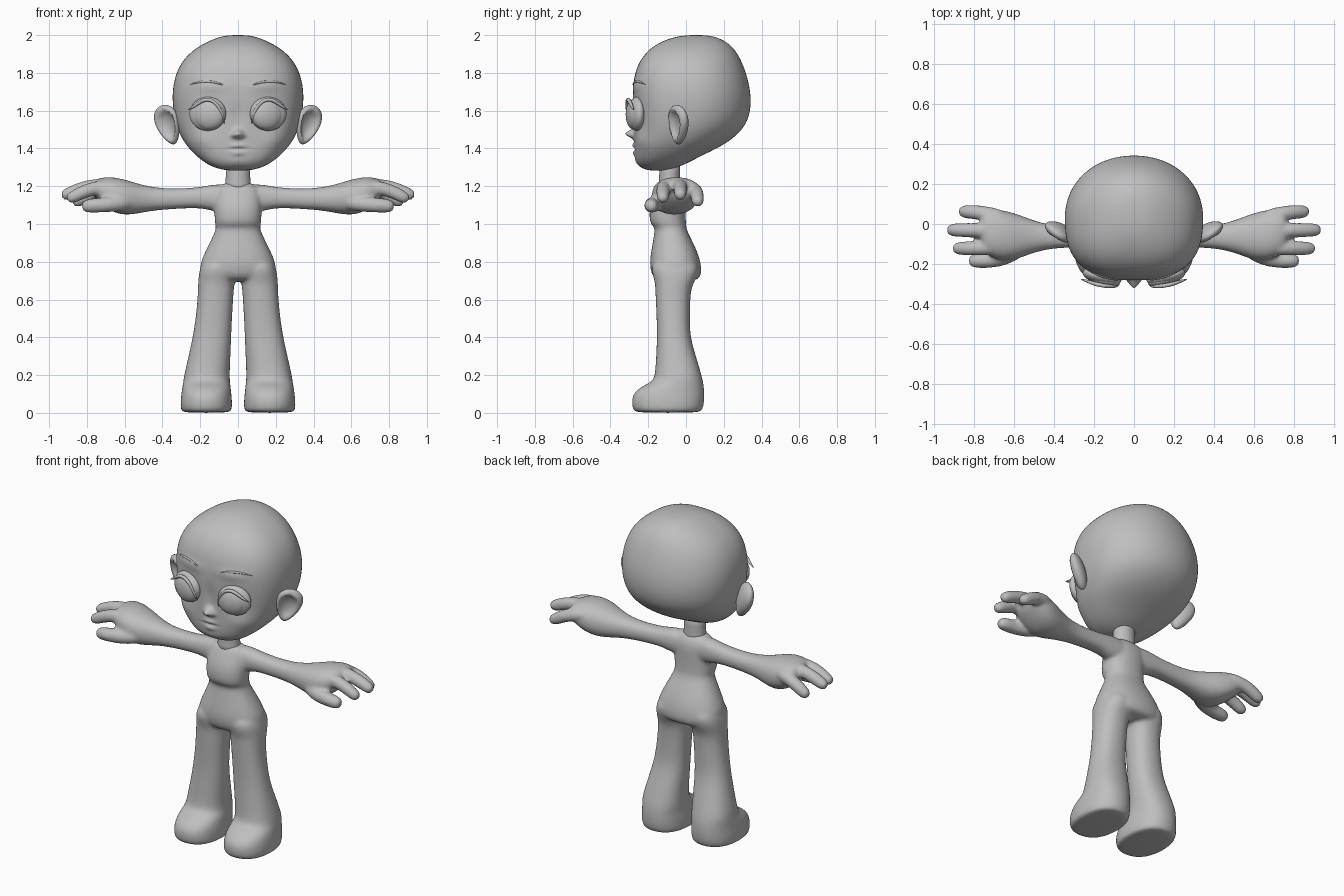
import bpy, bmesh
from math import sin, cos, pi, exp, radians
from mathutils import Vector, Matrix
from mathutils.bvhtree import BVHTree

if "Cube" in bpy.data.objects:
    bpy.data.objects.remove(bpy.data.objects["Cube"])

GREY = (0.52, 0.52, 0.52, 1)
clay = bpy.data.materials.new("clay grey")
clay.use_nodes = True
clay.diffuse_color = GREY
clay.node_tree.nodes["Principled BSDF"].inputs["Base Color"].default_value = GREY


def finish(name, bm):
    """Turn a bmesh into a smooth grey object."""
    bmesh.ops.recalc_face_normals(bm, faces=bm.faces)
    for f in bm.faces:
        f.smooth = True
    mesh = bpy.data.meshes.new(name)
    bm.to_mesh(mesh)
    bm.free()
    mesh.materials.append(clay)
    obj = bpy.data.objects.new(name, mesh)
    bpy.context.collection.objects.link(obj)
    return obj


def skin(bm, rings):
    """Bridge equal rings of points and cap both ends."""
    rows = [[bm.verts.new(p) for p in ring] for ring in rings]
    n = len(rows[0])
    for a, b in zip(rows, rows[1:]):
        for i in range(n):
            j = (i + 1) % n
            bm.faces.new((a[i], a[j], b[j], b[i]))
    bm.faces.new(rows[0])
    bm.faces.new(rows[-1][::-1])


def loft(bm, rows, axis="z", side=1, n=16, front=2.3, back=2.3):
    """Rows are (position, u min, u max, v min, v max); front and back set the squareness."""
    rings = []
    for t, u0, u1, v0, v1 in rows:
        ring = []
        for i in range(n):
            a = 2 * pi * i / n
            c, s = cos(a), sin(a)
            power = back if s > 0 else front
            c = abs(c) ** (2 / power) * (1 if c > 0 else -1)
            s = abs(s) ** (2 / power) * (1 if s > 0 else -1)
            u = (u0 + u1) / 2 + (u1 - u0) / 2 * c
            v = (v0 + v1) / 2 + (v1 - v0) / 2 * s
            p = (u, v, t) if axis == "z" else (t, u, v)
            ring.append((p[0] * side, p[1], p[2]))
        rings.append(ring)
    skin(bm, rings)


def tube(bm, points, radii, side=1, n=10):
    """Round tube along a path, with a ring at each point."""
    pts = [Vector((p[0] * side, p[1], p[2])) for p in points]
    rings = []
    for i, p in enumerate(pts):
        d = pts[min(i + 1, len(pts) - 1)] - pts[max(i - 1, 0)]
        rot = d.to_track_quat("Z", "Y")
        rings.append([p + rot @ Vector((cos(2 * pi * k / n), sin(2 * pi * k / n), 0)) * radii[i]
                      for k in range(n)])
    skin(bm, rings)


def ball(bm, centre, size, rot=Matrix(), n=32):
    m = Matrix.Translation(centre) @ rot @ Matrix.Diagonal((*size, 1))
    return bmesh.ops.create_uvsphere(bm, u_segments=n, v_segments=n // 2, radius=1, matrix=m)["verts"]


# Body: torso, legs with feet, arms and hands fused into one skin
body = bmesh.new()
loft(body, [(.695, -.15, .15, -.14, .04), (.715, -.195, .195, -.175, .078), (.75, -.206, .206, -.19, .086),
            (.8, -.202, .202, -.195, .08), (.86, -.174, .174, -.186, .06), (.92, -.143, .143, -.175, .03),
            (.96, -.125, .125, -.168, .01), (.982, -.118, .118, -.168, .003), (1.0, -.124, .124, -.19, .002),
            (1.04, -.127, .127, -.197, 0), (1.1, -.128, .128, -.192, 0), (1.16, -.125, .125, -.165, 0),
            (1.2, -.11, .11, -.145, -.02), (1.22, -.07, .07, -.13, -.04)])
leg = [(.82, .03, .18, -.17, .05), (.76, .01, .207, -.19, .075), (.7, .014, .212, -.168, .05),
       (.66, .02, .214, -.164, .03), (.6, .024, .216, -.162, .024), (.5, .03, .226, -.157, .022),
       (.4, .034, .242, -.155, .024), (.3, .038, .264, -.16, .055), (.2, .042, .288, -.166, .085),
       (.165, .04, .292, -.18, .093), (.14, .037, .297, -.24, .098), (.1, .032, .303, -.287, .102),
       (.05, .028, .308, -.292, .1), (.015, .03, .305, -.284, .09), (0, .04, .295, -.27, .078)]
arm = [(0, -.13, -.01, 1.07, 1.2), (.1, -.13, -.01, 1.06, 1.215), (.16, -.122, -.01, 1.075, 1.205),
       (.22, -.12, -.01, 1.085, 1.193), (.35, -.118, -.01, 1.078, 1.187), (.45, -.13, .002, 1.07, 1.195),
       (.53, -.155, .03, 1.054, 1.215), (.6, -.185, .058, 1.044, 1.238), (.67, -.185, .075, 1.062, 1.252),
       (.73, -.16, .075, 1.11, 1.247), (.77, -.13, .06, 1.15, 1.227)]
fingers = [[(.64, .03, 1.19), (.74, .052, 1.175), (.8, .06, 1.15), (.85, .062, 1.12), (.875, .062, 1.105)],
           [(.64, -.035, 1.2), (.76, -.032, 1.205), (.84, -.03, 1.185), (.91, -.03, 1.155), (.935, -.03, 1.145)],
           [(.64, -.11, 1.19), (.74, -.12, 1.195), (.81, -.122, 1.175), (.88, -.122, 1.14), (.905, -.122, 1.125)],
           [(.56, -.125, 1.115), (.66, -.172, 1.105), (.73, -.182, 1.1), (.8, -.184, 1.095), (.828, -.184, 1.093)]]
for side in (1, -1):
    loft(body, leg, side=side)
    loft(body, arm, "x", side)
    for path in fingers:
        thick = 1.1 if path is fingers[-1] else 1
        tube(body, path, [r * thick for r in (.04, .04, .038, .036, .022)], side)
body = finish("body", body)
body.modifiers.new("rounding", "SUBSURF").levels = 2
fuse = body.modifiers.new("fuse", "REMESH")
fuse.mode, fuse.voxel_size, fuse.use_smooth_shade = "VOXEL", 0.01, True
soft = body.modifiers.new("soften", "SMOOTH")
soft.factor, soft.iterations = 0.5, 6

# Neck
neck = bmesh.new()
loft(neck, [(z, -r, r, -.087 - r * .85, -.087 + r * .85)
            for z, r in ((1.17, .07), (1.215, .066), (1.27, .064), (1.36, .066))], n=32, front=2, back=2)
finish("neck", neck)

# Head: rounded skull, refined, then sculpted with soft bumps
cage = bmesh.new()
loft(cage, [(1.282, -.05, .05, -.19, -.1), (1.293, -.11, .11, -.23, -.06), (1.318, -.168, .168, -.258, 0),
            (1.36, -.222, .222, -.272, .08), (1.41, -.27, .27, -.275, .185), (1.46, -.302, .302, -.276, .26),
            (1.52, -.328, .328, -.28, .317), (1.6, -.345, .345, -.284, .345), (1.7, -.351, .351, -.284, .345),
            (1.8, -.331, .331, -.274, .32), (1.88, -.285, .285, -.238, .288), (1.94, -.213, .213, -.18, .248),
            (1.98, -.13, .13, -.1, .19), (2.001, -.06, .06, -.01, .12)], n=32, front=2.6, back=2.08)
head = finish("head", cage)
refine = head.modifiers.new("refine", "SUBSURF")
refine.levels = 3
graph = bpy.context.evaluated_depsgraph_get()
head.data = bpy.data.meshes.new_from_object(head.evaluated_get(graph))
head.modifiers.clear()
bumps = [(.155, 1.57, .1, .08, .012), (.14, 1.73, .09, .03, -.008),    # sockets, brow ridges
         (.2, 1.44, .07, .05, -.01), (0, 1.57, .035, .08, .01),         # cheeks, nose bridge
         (0, 1.478, .022, .022, -.048), (.024, 1.468, .014, .012, -.014),  # nose, nostrils
         (0, 1.415, .035, .013, -.01), (0, 1.375, .03, .014, -.009),    # lips
         (0, 1.397, .05, .006, .006), (0, 1.325, .06, .03, -.006)]      # mouth line, chin
for v in head.data.vertices:
    if v.co.y < 0:
        fade = min(1, -v.co.y / .15)
        v.co.y += sum(d * fade * exp(-((abs(v.co.x) - x) / rx) ** 2 - ((v.co.z - z) / rz) ** 2)
                      for x, z, rx, rz, d in bumps)
tree = BVHTree.FromPolygons([v.co for v in head.data.vertices], [p.vertices for p in head.data.polygons])


def on_face(x, z, lift):
    hit = tree.ray_cast(Vector((x, -1, z)), Vector((0, 1, 0)))[0]
    return (x, hit.y - lift, z)


for side, label in ((1, "left"), (-1, "right")):
    turn = Matrix.Rotation(radians(13 * side), 4, "Z")

    # Eyeball
    eye = bmesh.new()
    ball(eye, (.153 * side, -.276, 1.58), (.085, .04, .08), turn)
    finish(label + "_eye", eye)

    # Eyelid backing, raised rim and pointed outer lash
    lid = bmesh.new()
    ball(lid, (.16 * side, -.262, 1.583), (.1, .042, .09), turn)
    rim = [(.072, -.29, 1.53), (.08, -.308, 1.575), (.105, -.314, 1.632), (.15, -.309, 1.665),
           (.195, -.3, 1.653), (.228, -.288, 1.625), (.268, -.275, 1.602)]
    tube(lid, rim, (.003, .008, .01, .011, .011, .009, .002), side)
    finish(label + "_eyelid", lid).modifiers.new("rounding", "SUBSURF").levels = 1

    # Eyebrow following the forehead
    brow = bmesh.new()
    path = [on_face(x * side, z, .001) for x, z in
            ((.075, 1.735), (.11, 1.748), (.16, 1.757), (.21, 1.752), (.255, 1.738))]
    tube(brow, path, (.003, .006, .007, .006, .002))
    finish(label + "_eyebrow", brow).modifiers.new("rounding", "SUBSURF").levels = 1

    # Ear: tilted oval, narrow at the lobe, with a hollow facing forward and outward
    ear = bmesh.new()
    for v in ball(ear, (0, 0, 0), (1, 1, 1)):
        x, y, z = v.co
        r = ((x + .1) ** 2 + z * z) ** .5
        if y < 0:
            v.co.y += 1.15 * max(0, 1 - (r / .74) ** 2) ** .6
        v.co.x *= 1 + .35 * z
    place = Matrix.Translation((.37, -.04, 1.525)) @ Matrix.Rotation(radians(18), 4, "Y") \
        @ Matrix.Rotation(radians(36), 4, "Z") @ Matrix.Diagonal((.07, .04, .108, 1))
    bmesh.ops.transform(ear, matrix=Matrix.Diagonal((side, 1, 1, 1)) @ place, verts=ear.verts)
    finish(label + "_ear", ear)
